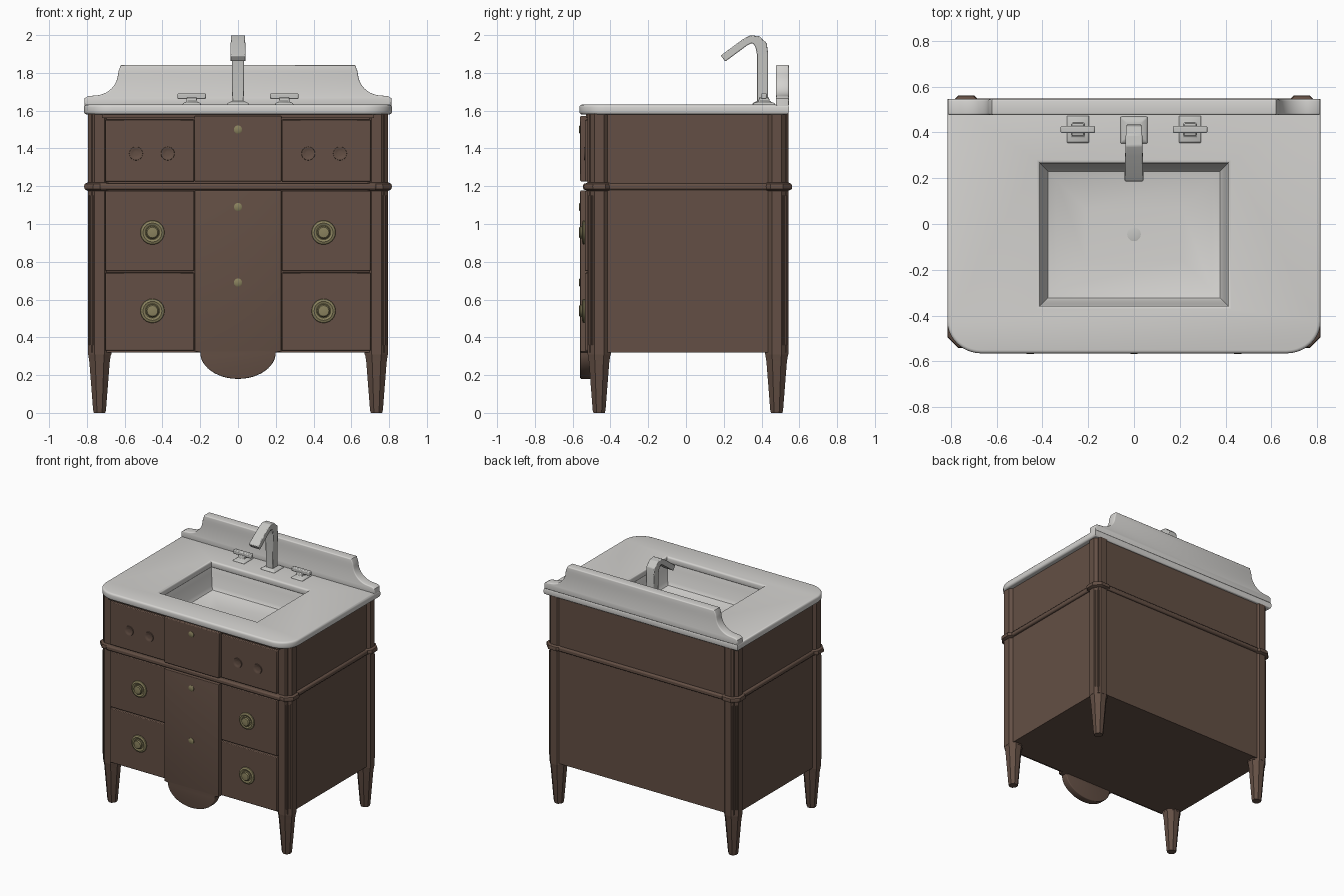
import bpy, bmesh, math
from mathutils import Matrix

if "Cube" in bpy.data.objects:
    bpy.data.objects.remove(bpy.data.objects["Cube"])


def material(name, rgb):
    m = bpy.data.materials.new(name)
    m.diffuse_color = (*rgb, 1)
    m.use_nodes = True
    m.node_tree.nodes["Principled BSDF"].inputs["Base Color"].default_value = m.diffuse_color
    return m


WOOD = material("brown_wood", (0.125, 0.078, 0.058))
STONE = material("white_stone", (0.66, 0.65, 0.63))
METAL = material("grey_metal", (0.56, 0.56, 0.54))
BRASS = material("aged_brass", (0.25, 0.22, 0.11))


def add(name, mesh, mat, bevel=0.0, smooth=True):
    ob = bpy.data.objects.new(name, mesh)
    bpy.context.collection.objects.link(ob)
    mesh.materials.clear()
    mesh.materials.append(mat)
    if bevel:
        mod = ob.modifiers.new("soft_edges", 'BEVEL')
        mod.width, mod.segments = bevel, 2
    if smooth:
        bpy.ops.object.select_all(action='DESELECT')
        ob.select_set(True)
        bpy.context.view_layer.objects.active = ob
        bpy.ops.object.shade_smooth_by_angle(angle=math.radians(35))
    return ob


def loft(name, rings, mat, caps=(True, True), bevel=0.0, fix=True):
    """Skin a list of equal-length point rings."""
    bm = bmesh.new()
    vs = [[bm.verts.new(p) for p in r] for r in rings]
    n = len(rings[0])
    for a, b in zip(vs, vs[1:]):
        for i in range(n):
            j = (i + 1) % n
            bm.faces.new((a[i], a[j], b[j], b[i]))
    if caps[0]:
        bm.faces.new(vs[0])
    if caps[1]:
        bm.faces.new(vs[-1])
    if fix:
        bmesh.ops.recalc_face_normals(bm, faces=bm.faces)
    me = bpy.data.meshes.new(name)
    bm.to_mesh(me)
    bm.free()
    return add(name, me, mat, bevel)


def rect(x0, x1, y0, y1, z):
    return [(x0, y0, z), (x1, y0, z), (x1, y1, z), (x0, y1, z)]


def box(name, x, y, z, mat, bevel=0.0):
    return loft(name, [rect(*x, *y, z[0]), rect(*x, *y, z[1])], mat, bevel=bevel)


def octagon(cx, cy, r, z):
    """Flat-sided octagon; r is the distance to the flats."""
    R = r / math.cos(math.pi / 8)
    return [(cx + R * math.cos(math.pi * (k + .5) / 4),
             cy + R * math.sin(math.pi * (k + .5) / 4), z) for k in range(8)]


def turned(name, cx, cz, profile, mat, n=24):
    """Lathe (radius, y) pairs around a front-facing axis."""
    rings = [[(cx + r * math.cos(2 * math.pi * k / n), y,
               cz + r * math.sin(2 * math.pi * k / n)) for k in range(n)]
             for r, y in profile]
    return loft(name, rings, mat)


def plate(name, loops, lo, hi, mat, upright=False, bevel=0.008):
    """Filled outline (with holes) given a thickness and rounded edges."""
    cu = bpy.data.curves.new(name, 'CURVE')
    cu.dimensions, cu.fill_mode = '2D', 'BOTH'
    for pts in loops:
        sp = cu.splines.new('POLY')
        sp.points.add(len(pts) - 1)
        for p, (x, y) in zip(sp.points, pts):
            p.co = (x, y, 0, 1)
        sp.use_cyclic_u = True
    cu.extrude = (hi - lo) / 2 - bevel
    cu.bevel_depth, cu.bevel_resolution, cu.offset = bevel, 2, -bevel
    tmp = bpy.data.objects.new(name + "_outline", cu)
    bpy.context.collection.objects.link(tmp)
    dg = bpy.context.evaluated_depsgraph_get()
    me = bpy.data.meshes.new_from_object(tmp.evaluated_get(dg))
    bpy.data.objects.remove(tmp)
    mid = (lo + hi) / 2
    if upright:
        me.transform(Matrix.Translation((0, mid, 0)) @ Matrix.Rotation(math.pi / 2, 4, 'X'))
    else:
        me.transform(Matrix.Translation((0, 0, mid)))
    bm = bmesh.new()
    bm.from_mesh(me)
    bmesh.ops.remove_doubles(bm, verts=bm.verts, dist=1e-5)
    bmesh.ops.recalc_face_normals(bm, faces=bm.faces)
    bm.to_mesh(me)
    bm.free()
    return add(name, me, mat)


def arc(cx, cy, rx, ry, a0, a1, n=10):
    return [(cx + rx * math.cos(math.radians(a0 + (a1 - a0) * k / n)),
             cy + ry * math.sin(math.radians(a0 + (a1 - a0) * k / n))) for k in range(n + 1)]


# Cabinet carcass, open under the counter so the basin can hang inside
loft("cabinet_body", [rect(-.775, .775, -.51, .53, z) for z in (.32, 1.585)], WOOD,
     caps=(True, False))
box("top_rail", (-.72, .72), (-.53, -.5), (1.56, 1.585), WOOD)

# Corner posts, tapered legs, belt collars and reeds
for sx, side in ((-1, "left"), (1, "right")):
    for cy, end in ((-.46, "front"), (.48, "back")):
        cx, tag = sx * .733, f"{end}_{side}"
        loft(f"{tag}_post", [octagon(cx, cy, .062, z) for z in (.31, 1.585)], WOOD)
        loft(f"{tag}_leg", [octagon(cx, cy, r, z)
                            for r, z in ((.03, 0), (.034, .015), (.054, .27), (.062, .32))], WOOD)
        loft(f"{tag}_collar", [octagon(cx, cy, r, z) for r, z in
                               ((.062, 1.175), (.08, 1.185), (.082, 1.2), (.078, 1.212), (.062, 1.22))], WOOD)
        sy = -1 if cy < 0 else 1
        for t in (-.014, 0, .014):
            px = cx + sx * (.062 * .7071 + t * .7071)
            py = cy + sy * (.062 * .7071 - t * .7071)
            loft(f"{tag}_reed", [octagon(px, py, .004, z) for z in (.36, 1.15)], WOOD)
    xs = sorted((sx * .74, sx * .793))
    box(f"{side}_belt", xs, (-.46, .48), (1.18, 1.215), WOOD, .01)
box("front_belt", (-.733, .733), (-.545, -.49), (1.18, 1.215), WOOD, .01)
box("back_belt", (-.733, .733), (.5, .548), (1.18, 1.215), WOOD, .01)

# Drawer fronts with turned pulls
for sx, side in ((-1, "left"), (1, "right")):
    for row, z0, z1 in (("lower", .33, .742), ("middle", .752, 1.175), ("upper", 1.225, 1.552)):
        box(f"{row}_{side}_drawer", sorted((sx * .232, sx * .702)), (-.535, -.5), (z0, z1), WOOD, .005)
    for z in (.54, .955):
        turned(f"{side}_knob", sx * .453, z,
               [(.058, -.53), (.064, -.54), (.062, -.546), (.05, -.551), (.038, -.546),
                (.03, -.548), (.034, -.558), (.028, -.565), (.012, -.567)], BRASS)
    for x in (.372, .54):
        turned(f"{side}_pull_socket", sx * x, 1.373,
               [(.037, -.53), (.035, -.541), (.03, -.541), (.022, -.537), (.01, -.536)], WOOD)

# Raised centre panels, the lower one ending in a rounded apron
box("upper_centre_panel", (-.23, .23), (-.56, -.5), (1.225, 1.572), WOOD, .006)
plate("lower_centre_panel",
      [[(.23, 1.178), (-.23, 1.178), (-.23, .325)] + arc(0, .32, .2, .14, 180, 360, 24) + [(.23, .325)]],
      -.56, -.505, WOOD, upright=True, bevel=.006)
for z in (.69, 1.09, 1.5):
    turned("keyhole_plate", 0, z, [(.022, -.555), (.022, -.563), (.015, -.567)], BRASS, 16)

# Stone counter with sink opening
HX, Y0, Y1 = .41, -.357, .265
plate("counter",
      [[(.815, .545), (-.815, .545)] + arc(-.665, -.425, .15, .14, 180, 270)
       + arc(.665, -.425, .15, .14, 270, 360),
       [(-HX, Y0), (HX, Y0), (HX, Y1), (-HX, Y1)]], 1.58, 1.632, STONE, bevel=.014)

# Basin: sheet stepping inward to a flat floor
loft("basin", [rect(-HX + i, HX - i, Y0 + i, Y1 - i, z) for i, z in
               ((-.006, 1.6), (.008, 1.55), (.02, 1.46), (.035, 1.435), (.07, 1.42), (.2, 1.412))],
     STONE, caps=(False, True), fix=False)
turned_drain = [[(r * math.cos(k * math.pi / 10), -.045 + r * math.sin(k * math.pi / 10), z)
                 for k in range(20)] for r, z in ((.03, 1.405), (.03, 1.416), (.02, 1.418))]
loft("drain", turned_drain, METAL)

# Scrolled backsplash
half = [(.813, 1.625), (.813, 1.665), (.795, 1.676), (.76, 1.68)] \
    + arc(.76, 1.80, .125, .12, 265, 184, 10) + [(.632, 1.81), (.62, 1.842)]
plate("backsplash", [half + [(-x, z) for x, z in reversed(half)]],
      .476, .545, STONE, upright=True, bevel=.008)

# Faucet: tapered body bending into a sloping spout
loft("faucet_base", [rect(-w, w, .41 - d, .41 + d, z) for w, d, z in
                     ((.06, .06, 1.63), (.055, .055, 1.64), (.034, .036, 1.65))], METAL, bevel=.004)
path = [(.405, 1.64, .03, .03), (.405, 1.90, .03, .033), (.398, 1.945, .032, .035),
        (.375, 1.972, .026, .036), (.345, 1.979, .021, .037), (.31, 1.96, .02, .038), (.196, 1.876, .02, .041)]
rings = []
for i, (y, z, t, w) in enumerate(path):
    a, b = path[max(i - 1, 0)], path[min(i + 1, len(path) - 1)]
    dy, dz = b[0] - a[0], b[1] - a[1]
    L = math.hypot(dy, dz)
    ny, nz = dz / L * t, -dy / L * t
    rings.append([(-w, y + ny, z + nz), (w, y + ny, z + nz), (w, y - ny, z - nz), (-w, y - ny, z - nz)])
loft("faucet_spout", rings, METAL, bevel=.005)

# Tap handles
for sx, side in ((-1, "left"), (1, "right")):
    c = sx * .245
    loft(f"{side}_tap_base", [rect(c - w, c + w, .413 - d, .413 + d, z) for w, d, z in
                              ((.05, .06, 1.63), (.046, .056, 1.64), (.028, .03, 1.648), (.026, .026, 1.67))],
         METAL, bevel=.004)
    box(f"{side}_tap_lever", (c - .075, c + .075), (.397, .428), (1.662, 1.692), METAL, .006)
